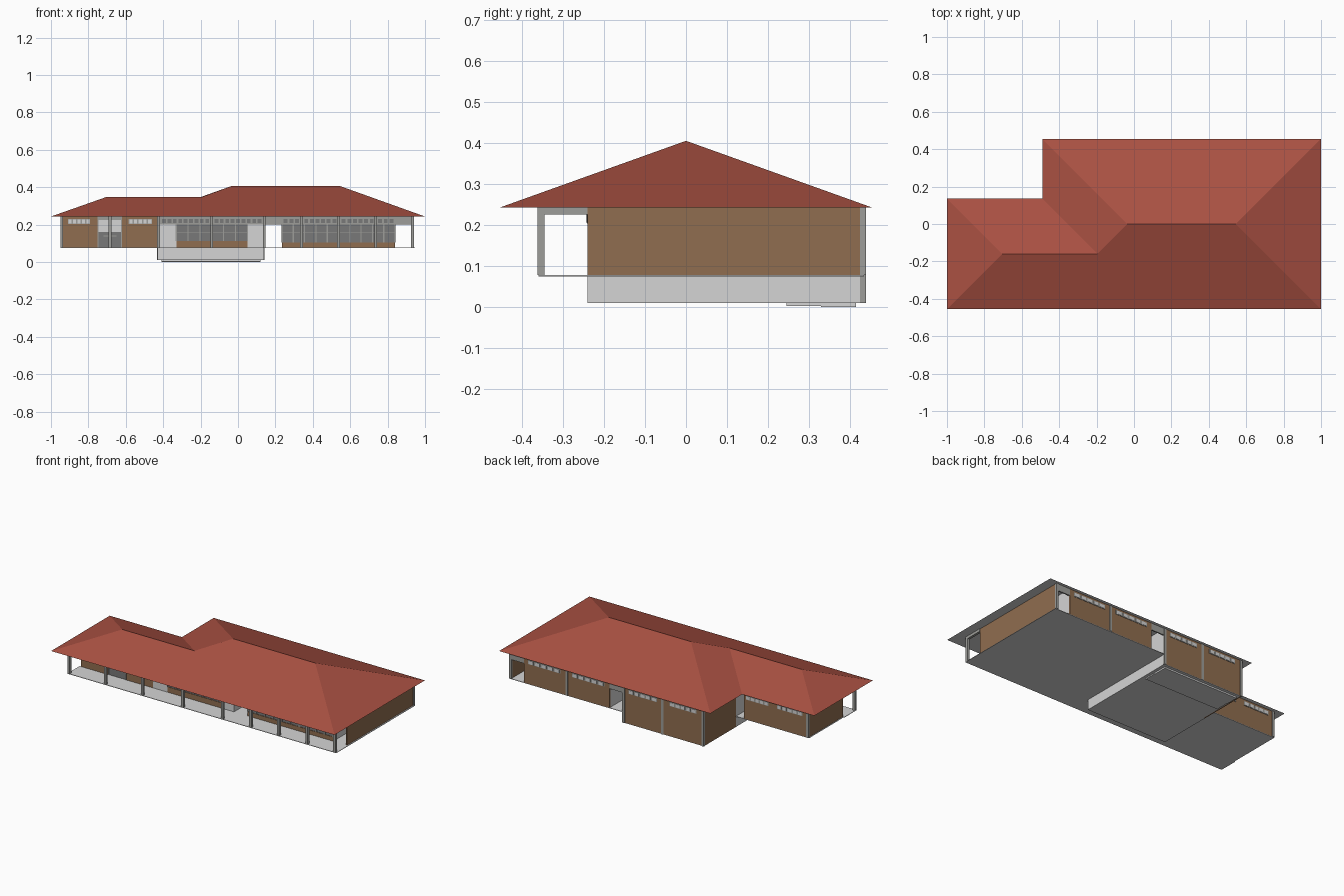
import bpy, bmesh

if "Cube" in bpy.data.objects:
    bpy.data.objects.remove(bpy.data.objects["Cube"])


def material(name, r, g, b):
    m = bpy.data.materials.new(name)
    m.diffuse_color = (r, g, b, 1)
    m.use_nodes = True
    m.node_tree.nodes["Principled BSDF"].inputs["Base Color"].default_value = m.diffuse_color
    return m


RED = material("roof red", .40, .082, .055)
BROWN = material("brick brown", .28, .155, .08)
PALE = material("pale grey plaster", .66, .66, .66)
GREY = material("post grey", .34, .34, .32)
GLASS = material("window grey", .19, .19, .19)

EAVE, FLOOR, LOW = .243, .078, .010
FRONT, BACK, WING = -.24, .435, .11      # wall planes in y
T = .008                                 # wall thickness


def mesh_object(name, bm, *mats):
    me = bpy.data.meshes.new(name)
    bm.to_mesh(me)
    bm.free()
    for m in mats:
        me.materials.append(m)
    ob = bpy.data.objects.new(name, me)
    bpy.context.collection.objects.link(ob)
    return ob


def boxes(name, mat, items):
    """One object out of boxes (x0, x1, y0, y1, z0, z1)."""
    bm = bmesh.new()
    for x0, x1, y0, y1, z0, z1 in items:
        vs = bmesh.ops.create_cube(bm, size=1)["verts"]
        for v in vs:
            v.co = (x1 if v.co.x > 0 else x0, y1 if v.co.y > 0 else y0,
                    z1 if v.co.z > 0 else z0)
    return mesh_object(name, bm, mat)


def x_wall(x0, x1, y, z0, z1, out):
    """Wall along x, outer face on plane y, facing out (-1 front, 1 back)."""
    ya, yb = sorted((y, y - out * T))
    return (x0, x1, ya, yb, z0, z1)


def panes(x0, x1, y, z0, z1, out, n):
    """Row of n thin plates standing slightly proud of a wall."""
    step = (x1 - x0) / n
    ya, yb = sorted((y - out * .001, y + out * .002))
    return [(x0 + i * step + .15 * step, x0 + (i + 1) * step - .15 * step,
             ya, yb, z0, z1) for i in range(n)]


# Roof: hipped L shape with a flat soffit
outline = [(-1, -.455), (1, -.455), (1, .455), (-.49, .455), (-.49, .135), (-1, .135)]
bm = bmesh.new()
e = [bm.verts.new((x, y, EAVE)) for x, y in outline]
a, b, c, d = [bm.verts.new(p) for p in
              ((-.705, -.16, .347), (-.195, -.16, .347), (-.035, 0, .406), (.545, 0, .406))]
for f in ((e[0], e[1], d, c, b, a), (e[1], e[2], d), (e[2], e[3], c, d),
          (e[3], e[4], b, c), (e[4], e[5], a, b), (e[5], e[0], a)):
    bm.faces.new(f)
soffit = bm.faces.new(list(reversed(e)))
soffit.material_index = 1
mesh_object("hipped_roof", bm, RED, PALE)

# Floors: upper slab around a sunken hall
U0 = FLOOR - .003
boxes("upper_floor", PALE, [
    (-.95, .945, -.36, FRONT, U0, FLOOR),
    (-.945, -.43, FRONT, WING, U0, FLOOR),
    (.14, .945, FRONT, BACK, U0, FLOOR)])
boxes("sunken_floor", PALE, [(-.43, .14, FRONT, BACK, LOW, LOW + .003)])
boxes("sunken_plinth", PALE, [(-.41, .12, .245, .33, .003, LOW),
                              (-.41, .12, .33, .415, 0, LOW)])
boxes("retaining_walls", PALE, [
    x_wall(-.43, .14, FRONT, LOW, FLOOR, -1),
    (-.43, -.43 + T, FRONT, WING, LOW, FLOOR),
    (.14 - T, .14, FRONT, BACK, LOW, FLOOR)])

# Brick walls
boxes("end_walls", BROWN, [
    (.937 - T, .937, FRONT, BACK, FLOOR, EAVE),
    (-.94, -.94 + T, FRONT, WING, FLOOR, EAVE),
    (-.43, -.43 + T, WING, BACK, LOW, EAVE),
    ])
boxes("front_brick_walls", BROWN, [
    x_wall(-.94, -.75, FRONT, FLOOR, EAVE, -1),
    x_wall(-.62, -.43, FRONT, FLOOR, EAVE, -1)])
boxes("back_brick_walls", BROWN, [
    x_wall(-.43, .14, BACK, LOW, EAVE, 1),
    x_wall(.235, .84, BACK, FLOOR, EAVE, 1),
    x_wall(-.94, -.485, WING, FLOOR, EAVE, 1)])
boxes("window_sill_walls", BROWN, [
    x_wall(-.33, .05, FRONT, FLOOR, .112, -1),
    x_wall(.235, .84, FRONT, FLOOR, .105, -1)])

# Plastered piers and inner partitions
boxes("front_piers", PALE, [x_wall(-.43, -.33, FRONT, FLOOR, .2, -1),
                            x_wall(.05, .14, FRONT, FLOOR, .2, -1)])
boxes("partitions", PALE, [
    (.14 - T, .14, FRONT + T, BACK - T, FLOOR, EAVE),
    (.235, .235 + T, FRONT + T, BACK - T, FLOOR, EAVE),
    (.84 - T, .84, FRONT + T, BACK - T, FLOOR, EAVE),
    (-.43, -.43 + T, FRONT + T, WING, FLOOR, EAVE)])

# Lintel band with clerestory lights
boxes("clerestory_band", GREY, [
    x_wall(-.43, .935, FRONT, .2, EAVE, -1),
    x_wall(.14, .235, BACK, .2, EAVE, 1),
    x_wall(.84, .935, BACK, .2, EAVE, 1)])
lights = []
for x0, x1 in ((-.41, -.15), (-.13, .13), (.24, .33), (.35, .53), (.55, .73), (.745, .835)):
    lights += panes(x0, x1, FRONT, .208, .23, -1, round((x1 - x0) / .03))
boxes("front_clerestory_panes", GLASS, lights)

# Louvres high in the brick walls
louvres, backing = [], []
for x0, x1, y, out in ((-.91, -.79, FRONT, -1), (-.585, -.46, FRONT, -1),
                       (-.9, -.72, WING, 1), (-.66, -.5, WING, 1),
                       (-.38, -.19, BACK, 1), (-.1, .1, BACK, 1),
                       (.27, .5, BACK, 1), (.58, .81, BACK, 1)):
    louvres += panes(x0, x1, y + out * .002, .207, .228, out, 5)
    ya, yb = sorted((y, y + out * .002))
    backing.append((x0, x1, ya, yb, .204, .231))
boxes("louvre_frames", GREY, backing)
boxes("louvre_panes", PALE, louvres)

# Large front windows: glass with mullions and a transom
boxes("front_glass", GLASS, [(-.33, .05, FRONT + .003, FRONT + .006, .112, .2),
                             (.235, .84, FRONT + .003, FRONT + .006, .105, .2)])
bars = []
for x0, x1, n, z0 in ((-.33, .05, 6, .112), (.235, .84, 10, .105)):
    for i in range(n + 1):
        x = x0 + (x1 - x0) * i / n
        bars.append((x - .003, x + .003, FRONT - .001, FRONT + T, z0, .2))
    bars.append((x0, x1, FRONT - .001, FRONT + T, .157, .161))
boxes("window_bars", GREY, bars)

# Wing entrance: half-height door leaves with side frames
boxes("entrance_door", GLASS, [(-.75, -.62, FRONT + .002, FRONT + .006, FLOOR, .16)])
boxes("entrance_upper_panel", PALE, [(-.75, -.62, FRONT + .002, FRONT + .006, .16, .225)])
boxes("entrance_frame", GREY, [
    (-.75, -.745, FRONT - .001, FRONT + T, FLOOR, EAVE),
    (-.625, -.62, FRONT - .001, FRONT + T, FLOOR, EAVE),
    (-.75, -.62, FRONT - .001, FRONT + T, .225, EAVE),
    (-.72, -.65, FRONT - .001, FRONT + T, .135, .141)])

# Verandah posts with tie beams back to the wall
post_x = (-.942, -.685, -.425, -.14, .14, .34, .537, .737, .933)
w = .0075
boxes("verandah_posts", GREY, [(x - w, x + w, -.362, -.345, FLOOR, EAVE) for x in post_x])
boxes("verandah_beams", GREY, [(x - w, x + w, -.345, FRONT, .226, EAVE) for x in post_x])

# Posts standing against the back walls
boxes("back_posts", GREY,
      [(x - w, x + w, BACK - .01, BACK + .004, LOW, EAVE) for x in (-.425, -.14, .135)] +
      [(x - w, x + w, BACK - .01, BACK + .004, FLOOR, EAVE) for x in (.537, .933)] +
      [(x - w, x + w, WING - .01, WING + .004, FLOOR, EAVE) for x in (-.935,)])
